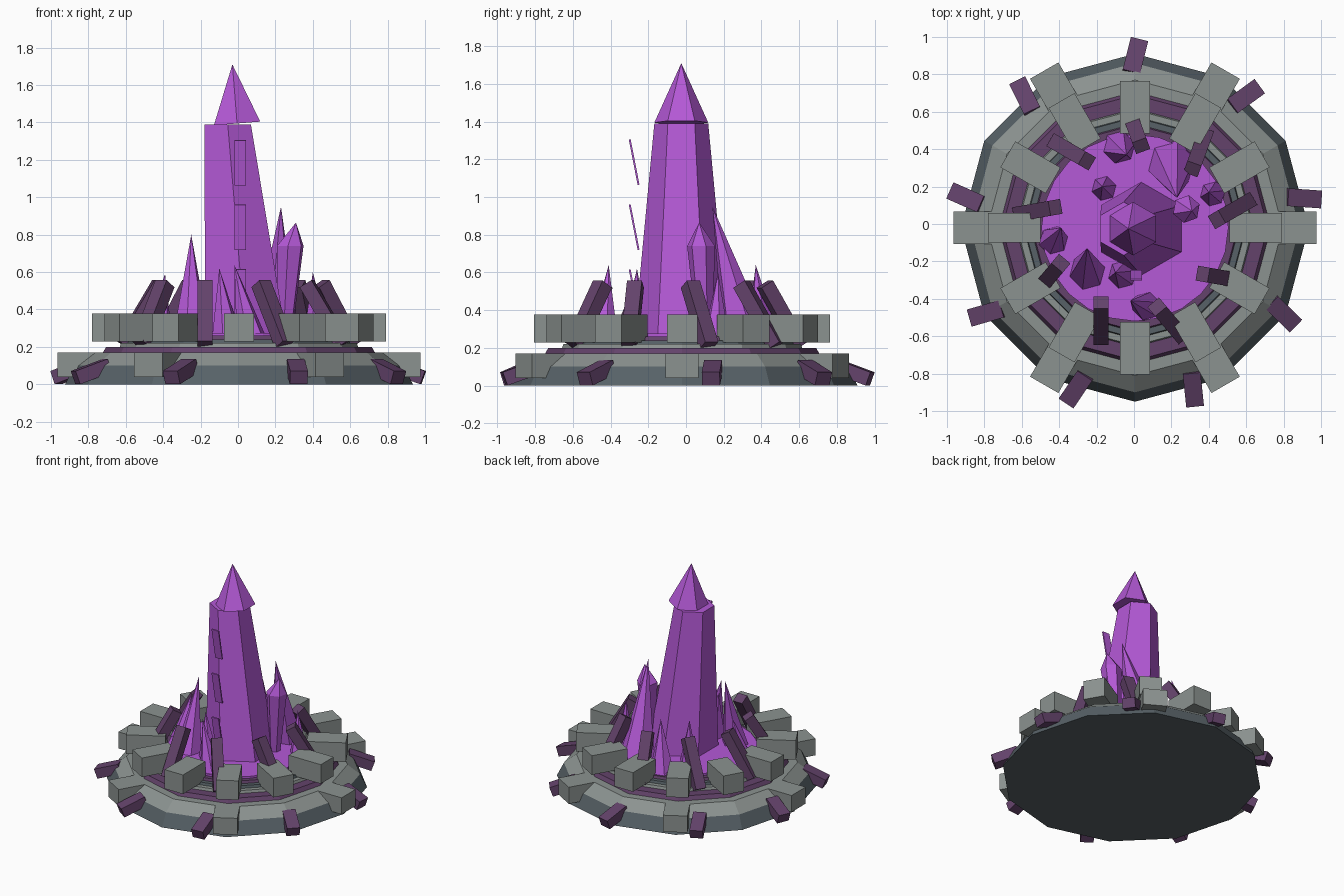
import bpy, bmesh
from math import radians, cos, sin, pi
from mathutils import Matrix, Vector

cube = bpy.data.objects.get("Cube")
if cube:
    bpy.data.objects.remove(cube)

CX, CY = 0.005, -0.02


def material(name, rgb):
    m = bpy.data.materials.new(name)
    m.use_nodes = True
    color = (*rgb, 1)
    m.diffuse_color = color
    bsdf = m.node_tree.nodes["Principled BSDF"]
    bsdf.inputs["Base Color"].default_value = color
    bsdf.inputs["Roughness"].default_value = 0.8
    return m


STONE = material("grey stone", (0.26, 0.29, 0.28))
SLATE = material("dark slate", (0.095, 0.12, 0.135))
PLUM = material("dark plum", (0.125, 0.055, 0.145))
CRYSTAL = material("bright purple crystal", (0.46, 0.10, 0.68))


def finish(name, bm, mat):
    bmesh.ops.recalc_face_normals(bm, faces=bm.faces)
    mesh = bpy.data.meshes.new(name)
    bm.to_mesh(mesh)
    bm.free()
    mesh.materials.append(mat)
    obj = bpy.data.objects.new(name, mesh)
    bpy.context.collection.objects.link(obj)
    return obj


def loft(name, rings, mat, sides=6, turn=0, tip=None):
    """Join horizontal polygon rings (x, y, z, radius), closing with a cap or a tip."""
    bm = bmesh.new()
    loops = []
    for x, y, z, r in rings:
        angles = [radians(turn) + 2 * pi * i / sides for i in range(sides)]
        loops.append([bm.verts.new((x + r * cos(a), y + r * sin(a), z)) for a in angles])
    bm.faces.new(loops[0][::-1])
    for low, high in zip(loops, loops[1:]):
        for i in range(sides):
            j = (i + 1) % sides
            bm.faces.new((low[i], low[j], high[j], high[i]))
    if tip:
        peak = bm.verts.new(tip)
        for i in range(sides):
            bm.faces.new((loops[-1][i], loops[-1][(i + 1) % sides], peak))
    else:
        bm.faces.new(loops[-1])
    return finish(name, bm, mat)


def box(name, size, loc, mat, yaw=0, tilt=0):
    bm = bmesh.new()
    matrix = (Matrix.Translation(loc) @ Matrix.Rotation(radians(yaw), 4, 'Z')
              @ Matrix.Rotation(radians(tilt), 4, 'Y') @ Matrix.Diagonal((*size, 1)))
    bmesh.ops.create_cube(bm, size=1, matrix=matrix)
    return finish(name, bm, mat)


def around(angle, radius, z):
    a = radians(angle)
    return Vector((CX + radius * cos(a), CY + radius * sin(a), z))


# Stepped round base: name, material, sides, (height, radius) pairs
tiers = [
    ("base_plinth", SLATE, 12, [(0, 0.93), (0.1, 0.88)]),
    ("base_rim", STONE, 12, [(0.1, 0.88), (0.17, 0.79)]),
    ("lower_plum_step", PLUM, 12, [(0.165, 0.73), (0.2, 0.71)]),
    ("stone_step", STONE, 12, [(0.19, 0.64), (0.22, 0.63)]),
    ("slate_step", SLATE, 12, [(0.2, 0.6), (0.24, 0.59)]),
    ("upper_plum_step", PLUM, 12, [(0.23, 0.56), (0.26, 0.55)]),
    ("crystal_bed", CRYSTAL, 24, [(0.25, 0.5), (0.275, 0.5)]),
]
for name, mat, sides, steps in tiers:
    loft(name, [(CX, CY, z, r) for z, r in steps], mat, sides)

# Stone blocks
for i in range(12):
    box("upper_block", (0.28, 0.16, 0.15), around(30 * i, 0.645, 0.303), STONE, 30 * i)
for i in range(6):
    box("lower_block", (0.28, 0.175, 0.13), around(60 * i, 0.83, 0.105), STONE, 60 * i)

# Twisted plum pegs and leaning beams
for i in range(9):
    a = 90 + 40 * i
    box("rim_peg", (0.19, 0.095, 0.075), around(a, 0.91, 0.068), PLUM, a - 14, 20)
    box("leaning_beam", (0.075, 0.08, 0.38), around(a, 0.53, 0.375), PLUM, a + 20, -31)

# Main spire with its cap
loft("main_spire", [(0.04, -0.025, 0.26, 0.25), (-0.055, -0.025, 1.39, 0.143)],
     CRYSTAL, 6, 30)
cap = loft("spire_cap", [(-0.005, -0.025, 1.395, 0.143)], CRYSTAL, 6, 30,
           (-0.03, -0.025, 1.71))
for v in cap.data.vertices:
    if v.co.z < 1.5:
        v.co.z += 0.08 * v.co.x

# Floating slivers in front of the spire
for i in range(3):
    sliver = box("floating_sliver", (0.06, 0.01, 0.245), (0.012, -0.275, 0.495 + 0.345 * i),
                 CRYSTAL)
    centre = Vector((0.012, -0.275, 0.495 + 0.345 * i))
    lean = Matrix.Translation(centre) @ Matrix.Rotation(radians(11), 4, 'X')
    sliver.data.transform(lean @ Matrix.Translation(-centre))

# Small crystals: base x, y, radius, tip
shards = [
    (-0.25, -0.26, 0.10, (-0.25, -0.13, 0.80)),
    (0.20, 0.32, 0.13, (0.23, 0.14, 0.95)),
    (-0.16, 0.19, 0.07, (-0.17, 0.20, 0.60)),
    (-0.08, 0.41, 0.09, (-0.04, 0.37, 0.64)),
    (0.42, 0.16, 0.07, (0.40, 0.17, 0.60)),
    (-0.43, -0.09, 0.08, (-0.39, -0.02, 0.59)),
    (0.07, -0.44, 0.08, (-0.02, -0.41, 0.64)),
    (-0.06, -0.27, 0.08, (-0.10, -0.26, 0.62)),
]
for x, y, r, tip in shards:
    loft("crystal_shard", [(x, y, 0.26, r)], CRYSTAL, 6, 15, tip)

# Swollen crystal beside the spire
loft("swollen_crystal", [(0.25, 0.10, 0.26, 0.04), (0.28, 0.08, 0.74, 0.075)],
     CRYSTAL, 6, 20, (0.31, 0.07, 0.865))
